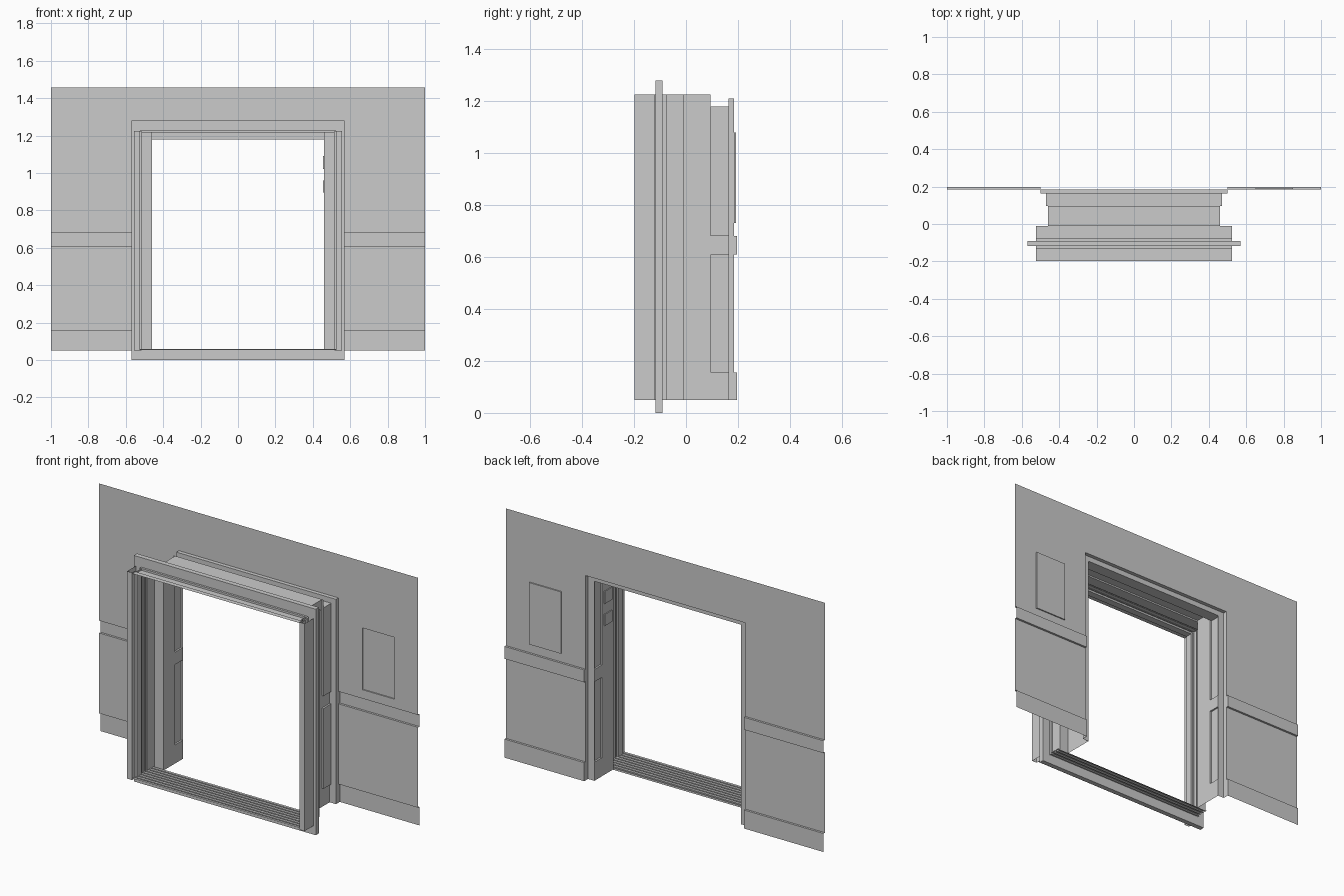
import bpy, bmesh
from mathutils import Vector

if "Cube" in bpy.data.objects:
    bpy.data.objects.remove(bpy.data.objects["Cube"])


def make(name, quads, mirror=False):
    """Object from a list of faces (each a list of points), optionally mirrored in x."""
    bm = bmesh.new()
    for q in quads:
        bm.faces.new([bm.verts.new(p) for p in q])
    bmesh.ops.remove_doubles(bm, verts=bm.verts, dist=0.0001)
    bmesh.ops.recalc_face_normals(bm, faces=bm.faces)
    me = bpy.data.meshes.new(name)
    bm.to_mesh(me)
    bm.free()
    ob = bpy.data.objects.new(name, me)
    bpy.context.collection.objects.link(ob)
    if mirror:
        ob.modifiers.new("mirror", 'MIRROR').merge_threshold = 0.0005
    return ob


def sweep(pts, vec, closed=False):
    """Faces made by sliding a polyline along a vector."""
    pts, vec = [Vector(p) for p in pts], Vector(vec)
    ends = pts[1:] + pts[:1] if closed else pts[1:]
    return [[a, b, b + vec, a + vec] for a, b in zip(pts, ends)]


def rect_xz(x0, x1, z0, z1, y):
    return [(x0, y, z0), (x1, y, z0), (x1, y, z1), (x0, y, z1)]


def ring_xz(a, b, ya, yb):
    """Four faces joining two rectangles (x0, x1, z0, z1)."""
    p, q = rect_xz(*a, ya), rect_xz(*b, yb)
    return [[p[i], p[(i + 1) % 4], q[(i + 1) % 4], q[i]] for i in range(4)]


WALL, RAIL = 0.185, 0.197
BASE_TOP, RAIL_BOT, RAIL_TOP = 0.155, 0.61, 0.68
FLOOR, HEAD = 0.05, 1.21


def dado(low, high):
    """Base board and chair rail steps as (offset, height) pairs."""
    return [(high, FLOOR), (high, BASE_TOP), (low, BASE_TOP), (low, RAIL_BOT),
            (high, RAIL_BOT), (high, RAIL_TOP), (low, RAIL_TOP)]


# Wall sheet with base board and chair rail, both sides
lower = sweep([(0.5, y, z) for y, z in dado(WALL, RAIL)], (0.5, 0, 0))
for z0, z1 in ((FLOOR, BASE_TOP), (RAIL_BOT, RAIL_TOP)):   # moulding ends
    lower += sweep([(0.5, WALL, z0), (0.5, RAIL, z0)], (0, 0, z1 - z0))
make("wall_lower", lower, True)
make("wall_header", [rect_xz(0, 1, HEAD, 1.457, WALL)], True)
make("wall_upper_left", [rect_xz(-1, -0.5, RAIL_TOP, HEAD, WALL)])

# Upper right wall with raised control panel
panel = (0.65, 0.85, 0.73, 1.08)
make("wall_upper_right", ring_xz((0.5, 1, RAIL_TOP, HEAD), panel, WALL, WALL))
make("wall_panel", ring_xz(panel, panel, WALL, 0.192) + [rect_xz(*panel, 0.192)])

# Inner reveal at the sides, with the dado wrapping into it
reveal = sweep([(x, 0.095, z) for x, z in dado(0.47, 0.46) + [(0.47, 1.18)]], (0, 0.068, 0))
for z0, z1 in ((BASE_TOP, RAIL_BOT), (RAIL_TOP, 1.18)):
    reveal.append(rect_xz(0.46, 0.47, z0, z1, 0.095))
make("reveal_side", reveal, True)
make("casing_side", sweep([(0.46, 0.163, FLOOR), (0.5, 0.163, FLOOR), (0.5, WALL, FLOOR)],
                          (0, 0, HEAD - FLOOR)), True)

# Inner reveal overhead
make("pocket_top", sweep([(-0.46, -0.01, 1.225), (-0.46, 0.095, 1.225)], (0.92, 0, 0)))
make("reveal_top", sweep([(-0.47, 0.095, 1.225), (-0.47, 0.095, 1.18),
                          (-0.47, 0.163, 1.18)], (0.94, 0, 0)))
make("casing_top", sweep([(-0.5, 0.163, 1.18), (-0.5, 0.163, HEAD),
                          (-0.5, WALL, HEAD)], (1, 0, 0)))

# Stepped front jambs
jamb = [(0.556, -0.12), (0.556, -0.198), (0.525, -0.198), (0.525, -0.17), (0.515, -0.17),
        (0.515, -0.13), (0.525, -0.13), (0.525, -0.075), (0.517, -0.075),
        (0.517, -0.01), (0.46, -0.01), (0.46, 0.095)]
make("front_jamb", sweep([(x, y, FLOOR) for x, y in jamb], (0, 0, 1.175)), True)

# Stepped front lintel
lintel = [(-0.198, 1.22), (-0.17, 1.22), (-0.17, 1.215), (-0.13, 1.215), (-0.13, 1.226),
          (-0.075, 1.226), (-0.075, 1.216), (-0.01, 1.216), (-0.01, 1.225)]
make("front_lintel", sweep([(-0.523, y, z) for y, z in lintel], (1.046, 0, 0)))

# Grooved threshold
tread = []
for i in range(8):
    y = -0.198 + i * 0.0235
    tread += [(y, 0.06), (y + 0.015, 0.06), (y + 0.015, 0.054), (y + 0.0235, 0.054)]
make("threshold", sweep([(-0.523, y, z) for y, z in tread], (1.046, 0, 0)))

# Flange ring around the frame
outer, inner = (-0.57, 0.57, 0, 1.28), (-0.52, 0.52, 0.055, 1.222)
make("frame_flange", ring_xz(outer, outer, -0.118, -0.09)
     + ring_xz(outer, inner, -0.118, -0.118) + ring_xz(outer, inner, -0.09, -0.09))

# Two small plates on the right jamb
for i, (z0, z1) in enumerate(((0.895, 0.96), (1.02, 1.09))):
    r = [(0.46, 0.01, z0), (0.455, 0.01, z0), (0.455, 0.075, z0), (0.46, 0.075, z0)]
    cap = [[Vector(p) + Vector((0, 0, h)) for p in r] for h in (0, z1 - z0)]
    make("jamb_plate_%d" % (i + 1), sweep(r, (0, 0, z1 - z0)) + cap)
